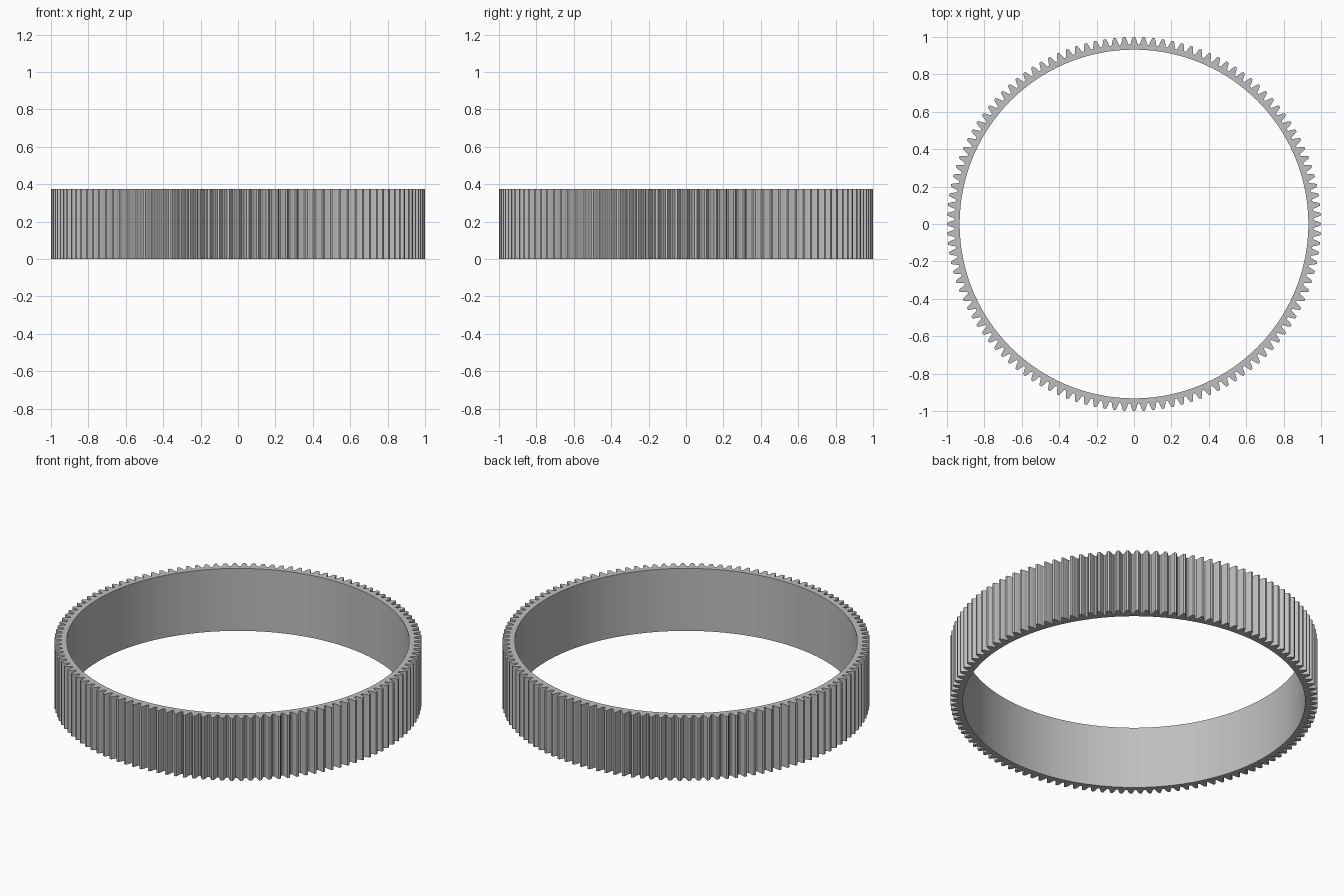
import bpy, bmesh
from math import sin, cos, pi

TEETH, HEIGHT = 120, 0.375
BORE = 0.932
PITCH = 2 * pi / TEETH

# Remove the default cube
cube = bpy.data.objects.get("Cube")
if cube:
    bpy.data.objects.remove(cube, do_unlink=True)

# Grey metal
metal = bpy.data.materials.new("grey_metal")
metal.use_nodes = True
colour = (0.52, 0.52, 0.52, 1)
metal.diffuse_color = colour
metal.node_tree.nodes["Principled BSDF"].inputs["Base Color"].default_value = colour

# Half tooth profile: radius and half width as a fraction of the pitch, root to tip
flank = [(0.961, 0.42), (0.965, 0.36), (0.974, 0.31),
         (0.984, 0.25), (0.993, 0.18), (1.0, 0.11)]
tooth = [(r, -w) for r, w in flank] + [(r, w) for r, w in reversed(flank)]

# Toothed outline around a round bore, one bore point per outline point
bm = bmesh.new()
rings = []
for t in range(TEETH):
    for r, w in tooth:
        a = (t + w) * PITCH
        column = [bm.verts.new((rad * cos(a), rad * sin(a), z))
                  for rad, z in ((r, 0), (r, HEIGHT), (BORE, HEIGHT), (BORE, 0))]
        rings.append(column)

# Join neighbouring columns: teeth, top, bore and bottom
for i, here in enumerate(rings):
    after = rings[(i + 1) % len(rings)]
    for k in range(4):
        n = (k + 1) % 4
        bm.faces.new((here[k], after[k], after[n], here[n]))
bmesh.ops.recalc_face_normals(bm, faces=bm.faces)

mesh = bpy.data.meshes.new("ring_gear")
bm.to_mesh(mesh)
bm.free()
mesh.materials.append(metal)
gear = bpy.data.objects.new("ring_gear", mesh)
bpy.context.collection.objects.link(gear)

# Smooth bore, crisp teeth
bpy.ops.object.select_all(action="DESELECT")
gear.select_set(True)
bpy.context.view_layer.objects.active = gear
bpy.ops.object.shade_smooth_by_angle(angle=pi / 9)
